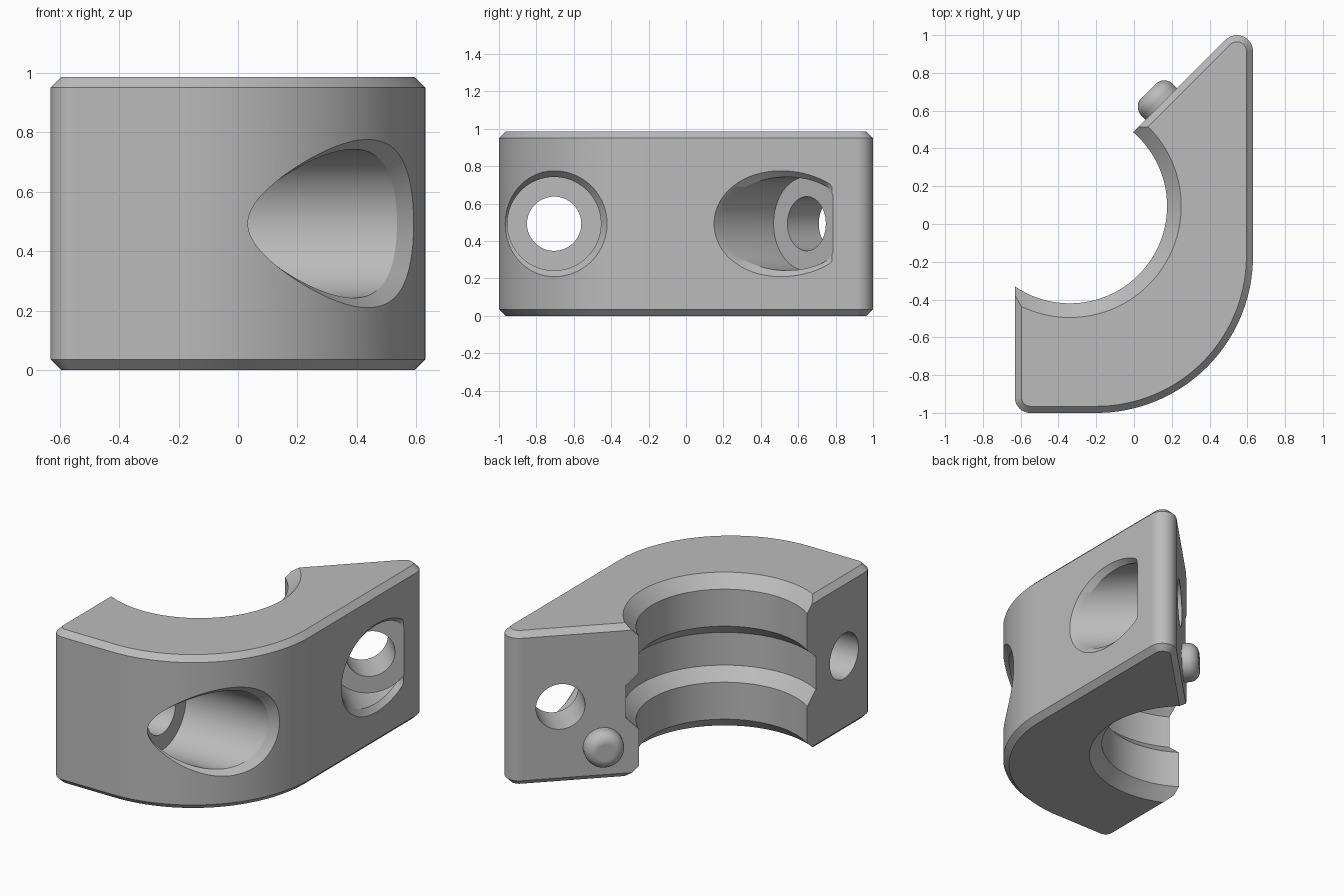
import bpy, bmesh
from math import pi, sin, cos, sqrt, tan, radians
from mathutils import Vector

cube = bpy.data.objects.get("Cube")
if cube:
    bpy.data.objects.remove(cube, do_unlink=True)

HEIGHT = 0.985
MID = HEIGHT / 2
RIGHT = 0.63
ARC_R = 0.83
UP = Vector((0, 0, 1))

grey = bpy.data.materials.new("plain_grey")
grey.use_nodes = True
grey.diffuse_color = (0.5, 0.5, 0.5, 1)
grey.node_tree.nodes["Principled BSDF"].inputs["Base Color"].default_value = (0.5, 0.5, 0.5, 1)


def make_object(name, bm):
    bmesh.ops.recalc_face_normals(bm, faces=bm.faces)
    mesh = bpy.data.meshes.new(name)
    bm.to_mesh(mesh)
    bm.free()
    mesh.materials.append(grey)
    obj = bpy.data.objects.new(name, mesh)
    bpy.context.collection.objects.link(obj)
    return obj


def loft(name, rings):
    """Skin a stack of equal-length point rings and cap both ends."""
    bm = bmesh.new()
    loops = [[bm.verts.new(p) for p in ring] for ring in rings]
    n = len(loops[0])
    for a, b in zip(loops, loops[1:]):
        for i in range(n):
            j = (i + 1) % n
            bm.faces.new((a[i], a[j], b[j], b[i]))
    bm.faces.new(loops[0])
    bm.faces.new(loops[-1])
    return make_object(name, bm)


def ring(centre, u, v, radius, shift, count=96):
    """Circle in the u, v plane; radius and shift may vary with the angle."""
    axis = u.cross(v)
    points = []
    for i in range(count):
        a = 2 * pi * i / count
        r = radius(a) if callable(radius) else radius
        t = shift(a) if callable(shift) else shift
        points.append(centre + r * (cos(a) * u + sin(a) * v) + t * axis)
    return points


def fillet(prev, corner, nxt, radius, steps):
    """Round one polygon corner."""
    if radius == 0:
        return [corner]
    a, b = (prev - corner).normalized(), (nxt - corner).normalized()
    half = a.angle(b) / 2
    centre = corner + (a + b).normalized() * radius / sin(half)
    start = corner + a * radius / tan(half) - centre
    end = corner + b * radius / tan(half) - centre
    sweep = pi - 2 * half
    return [centre + (start * sin(sweep * (1 - k / steps)) + end * sin(sweep * k / steps)) / sin(sweep)
            for k in range(steps + 1)]


# Clamp body: rounded outline, extruded, with chamfered rims
corners = [(-RIGHT, -1, 0.08, 12), (RIGHT, -1, ARC_R, 56),
           (RIGHT, 1.12, 0.085, 16), (-RIGHT, -0.14, 0, 1)]
pts = [Vector((x, y, 0)) for x, y, r, s in corners]
outline = []
for i, (x, y, r, s) in enumerate(corners):
    outline += fillet(pts[i - 1], pts[i], pts[(i + 1) % 4], r, s)
bm = bmesh.new()
base = bm.faces.new([bm.verts.new(p) for p in outline])
top = bmesh.ops.extrude_face_region(bm, geom=[base])["geom"]
bmesh.ops.translate(bm, vec=UP * HEIGHT, verts=[g for g in top if isinstance(g, bmesh.types.BMVert)])
bmesh.ops.recalc_face_normals(bm, faces=bm.faces)
rims = [e for e in bm.edges if abs(e.verts[0].co.z - e.verts[1].co.z) < 0.001]
bmesh.ops.bevel(bm, geom=rims, offset=0.035, segments=1, affect='EDGES', clamp_overlap=False)
body = make_object("clamp_body", bm)

# Bore cutter: chamfered mouths and a wide groove, mirrored about mid height
half_bore = [(0.665, 0.5675), (0.515, 0.4175), (0.515, 0.18), (0.59, 0.105)]
profile = [(r, -h) for r, h in half_bore] + [(r, h) for r, h in reversed(half_bore)]
bore_axis = Vector((-0.34, 0.095, MID))
cutters = [loft("bore_cutter", [ring(bore_axis, Vector((1, 0, 0)), Vector((0, 1, 0)), r, h, 160)
                                for r, h in profile])]


def wall_x(y):
    """Outer wall position at a given depth."""
    return RIGHT if y > -0.17 else -0.2 + sqrt(max(0, ARC_R ** 2 - (y + 0.17) ** 2))


def screw_hole(name, floor, u, fade):
    """Through hole, counterbore and a mouth chamfer that follows the outer wall."""
    axis = u.cross(UP)

    def mouth_radius(a):
        return 0.25 + 0.033 * (1 - fade * max(0, -cos(a)) ** 2)

    def wall_shift(a, r):
        p = floor + u * r * cos(a)
        return (wall_x(p.y) - p.x) / axis.x

    def inner_shift(a):
        return max(0.002, wall_shift(a, 0.25) - 0.045)

    def mouth_shift(a):
        return max(inner_shift(a) + 0.002, wall_shift(a, mouth_radius(a)))

    cutters.append(loft(name, [
        ring(floor, u, UP, 0.145, -0.8), ring(floor, u, UP, 0.145, 0),
        ring(floor, u, UP, 0.25, 0), ring(floor, u, UP, 0.25, inner_shift),
        ring(floor, u, UP, mouth_radius, mouth_shift), ring(floor, u, UP, mouth_radius, 1.2)]))


diagonal = Vector((1, 1, 0)).normalized()
screw_hole("front_hole_cutter", Vector((-0.05, -0.705, MID)), Vector((0, 1, 0)), 0.65)
screw_hole("rear_hole_cutter", Vector((0.49, 0.645, MID)), diagonal, 0.97)

# Cut the body, then discard the cutters
for cutter in cutters:
    cutter.hide_render = True
    mod = body.modifiers.new(cutter.name, 'BOOLEAN')
    mod.operation = 'DIFFERENCE'
    mod.solver = 'EXACT'
    mod.object = cutter
bpy.context.view_layer.update()
cut_mesh = bpy.data.meshes.new_from_object(body.evaluated_get(bpy.context.evaluated_depsgraph_get()))
body.modifiers.clear()
body.data = cut_mesh
for cutter in cutters:
    bpy.data.objects.remove(cutter, do_unlink=True)

# Locating peg on the diagonal face, with a rounded rim
peg_base = Vector((0.145, 0.635, 0.22))
peg_rings = [ring(peg_base, diagonal, -UP, 0.118, -0.05, 48)]
for k in range(9):
    a = k / 8 * pi / 2
    peg_rings.append(ring(peg_base, diagonal, -UP, 0.053 + 0.065 * cos(a), 0.032 + 0.065 * sin(a), 48))
peg = loft("locating_peg", peg_rings)

# Smooth shading with crisp edges
for obj in (body, peg):
    bpy.ops.object.select_all(action='DESELECT')
    obj.select_set(True)
    bpy.context.view_layer.objects.active = obj
    bpy.ops.object.shade_smooth_by_angle(angle=radians(25))
    weighted = obj.modifiers.new("weighted_normals", 'WEIGHTED_NORMAL')
    weighted.keep_sharp = True
